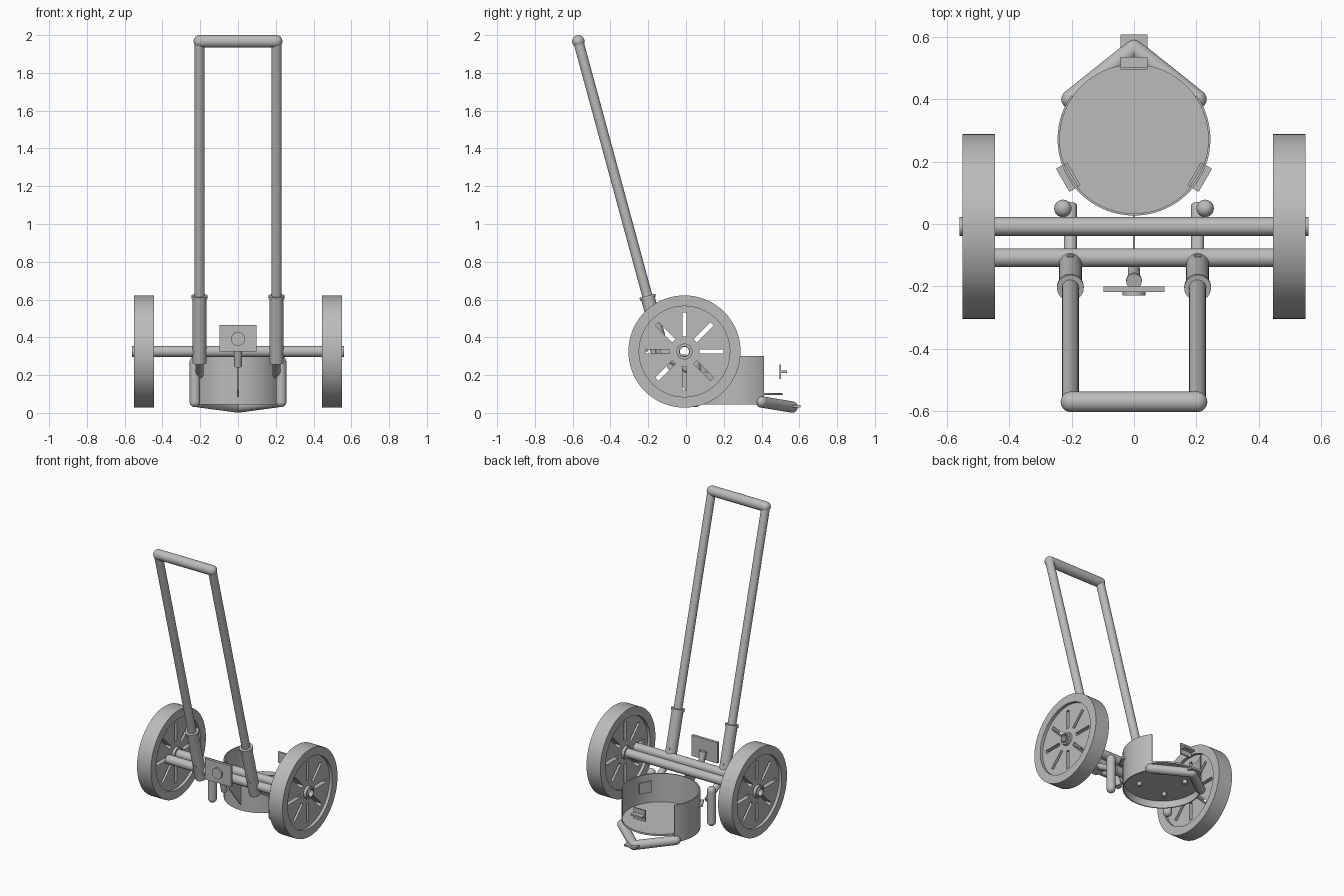
import bpy, bmesh, math
from mathutils import Vector, Matrix

cube = bpy.data.objects.get("Cube")
if cube:
    bpy.data.objects.remove(cube)

GREY = (0.5, 0.5, 0.5, 1)
steel = bpy.data.materials.new("grey steel")
steel.use_nodes = True
steel.diffuse_color = GREY
steel.node_tree.nodes["Principled BSDF"].inputs["Base Color"].default_value = GREY

SIDES = (("left", 1), ("right", -1))


def finish(name, bm, smooth=True):
    bmesh.ops.recalc_face_normals(bm, faces=bm.faces)
    mesh = bpy.data.meshes.new(name)
    bm.to_mesh(mesh)
    bm.free()
    mesh.materials.append(steel)
    obj = bpy.data.objects.new(name, mesh)
    bpy.context.collection.objects.link(obj)
    if smooth:
        bpy.ops.object.select_all(action="DESELECT")
        obj.select_set(True)
        bpy.context.view_layer.objects.active = obj
        bpy.ops.object.shade_smooth_by_angle(angle=math.radians(35))
    return obj


def add_rod(bm, a, b, r, n=32, ball_a=False, ball_b=False):
    """Solid rod between two points, with optional round ends."""
    a, b = Vector(a), Vector(b)
    turn = (b - a).to_track_quat("Z", "Y").to_matrix().to_4x4()
    bmesh.ops.create_cone(bm, cap_ends=True, segments=n, radius1=r, radius2=r,
                          depth=(b - a).length,
                          matrix=Matrix.Translation((a + b) / 2) @ turn)
    for point, wanted in ((a, ball_a), (b, ball_b)):
        if wanted:
            bmesh.ops.create_uvsphere(bm, u_segments=n, v_segments=16, radius=r,
                                      matrix=Matrix.Translation(point) @ turn)


def rod(name, a, b, r, **options):
    bm = bmesh.new()
    add_rod(bm, a, b, r, **options)
    return finish(name, bm)


def add_box(bm, centre, size, turn=Matrix()):
    bmesh.ops.create_cube(bm, size=1, matrix=turn @ Matrix.Translation(centre)
                          @ Matrix.Diagonal((*size, 1)))


def lathe_x(name, profile, y, z, n=64):
    """Ring made by turning a closed (x, radius) profile about the x direction."""
    bm = bmesh.new()
    rings = []
    for i in range(n):
        t = math.tau * i / n
        rings.append([bm.verts.new((x, y + r * math.cos(t), z + r * math.sin(t)))
                      for x, r in profile])
    for i in range(n):
        p, q = rings[i], rings[(i + 1) % n]
        for k in range(len(profile)):
            m = (k + 1) % len(profile)
            bm.faces.new((p[k], p[m], q[m], q[k]))
    return finish(name, bm)


# Wheels: rim, slotted web and hub in one turned section
AXLE_Y, AXLE_Z = -0.008, 0.325
for side, s in SIDES:
    section = [(.445, .03), (.445, .042), (.465, .042), (.465, .24), (.445, .24),
               (.445, .297), (.55, .297), (.55, .24), (.53, .24), (.53, .042),
               (.55, .042), (.55, .03)]
    wheel = lathe_x(side + "_wheel", [(s * x, r) for x, r in section], AXLE_Y, AXLE_Z, 96)
    bm = bmesh.new()
    for i in range(8):
        turn = Matrix.Translation((s * .5, AXLE_Y, AXLE_Z)) @ Matrix.Rotation(i * math.tau / 8, 4, "X")
        add_box(bm, (0, .143, 0), (.2, .127, .023), turn)
    cutter = finish("slot_cutter", bm, smooth=False)
    cutter.hide_render = True
    cut = wheel.modifiers.new("slots", "BOOLEAN")
    cut.operation, cut.object, cut.solver = "DIFFERENCE", cutter, "EXACT"
    bpy.context.view_layer.objects.active = wheel
    bpy.ops.object.modifier_move_to_index(modifier="slots", index=0)
    bpy.ops.object.modifier_apply(modifier="slots")
    bpy.data.objects.remove(cutter)

# Hollow axle and the parallel cross bar
lathe_x("axle", [(-.56, .024), (-.56, .03), (.56, .03), (.56, .024)], AXLE_Y, AXLE_Z, 32)
rod("cross_bar", (-.455, -.108, AXLE_Z), (.455, -.108, AXLE_Z), .03)


# Handle leans towards the front
def on_handle(x, z):
    return Vector((x, -.205 - .271 * (z - .62), z))


GRIP_Z = 1.967
rod("handle_grip", on_handle(-.202, GRIP_Z), on_handle(.202, GRIP_Z), .033,
    ball_a=True, ball_b=True)
across = Vector((0, .965, .262))
for side, s in SIDES:
    x = s * .204
    rod(side + "_handle_tube", on_handle(x, .34), on_handle(x, GRIP_Z), .027)
    rod(side + "_handle_sleeve", on_handle(x, .265), on_handle(x, .61), .037)
    rod(side + "_sleeve_collar", on_handle(x, .605), on_handle(x, .62), .043)
    pin = on_handle(x, .375)
    rod(side + "_sleeve_pin", pin - across * .04, pin + across * .04, .011, n=16)
    # Support legs and the braces that reach them from the sleeves
    rod(side + "_leg", (s * .228, .05, .058), (s * .228, .05, .27), .028,
        ball_a=True, ball_b=True)
    rod(side + "_brace", (x, -.11, .3), (x, .06, .2), .021)

# Basin: curved wall, open at the back, with a raised floor
CY, RADIUS = .272, .245
bm = bmesh.new()
STEPS = 60
columns = []
for i in range(STEPS + 1):
    t = math.radians(145 + 250 * i / STEPS)
    columns.append([bm.verts.new((r * math.cos(t), CY + r * math.sin(t), z))
                    for r, z in ((RADIUS, .045), (RADIUS, .3), (RADIUS - .007, .3), (RADIUS - .007, .045))])
for p, q in zip(columns, columns[1:]):
    for k in range(4):
        m = (k + 1) % 4
        bm.faces.new((p[k], p[m], q[m], q[k]))
bm.faces.new(columns[0])
bm.faces.new(columns[-1])
finish("basin_wall", bm)
rod("basin_floor", (0, CY, .094), (0, CY, .106), .24, n=72)
bm = bmesh.new()
for sx in (-1, 1):
    for sy in (-1, 1):
        add_rod(bm, (sx * .1, CY + sy * .1, .07), (sx * .1, CY + sy * .1, .098), .015, n=16)
finish("floor_studs", bm)

# Three clamp pads around the basin, each an upright plate with a flat tab
for i, label in enumerate(("back", "right", "left")):
    turn = Matrix.Translation((0, CY, 0)) @ Matrix.Rotation(i * math.tau / 3, 4, "Z")
    bm = bmesh.new()
    add_box(bm, (0, .227, .218), (.086, .009, .076), turn)
    add_box(bm, (0, .245, .218), (.086, .038, .012), turn)
    finish(label + "_clamp_pad", bm, smooth=False)

# V shaped bumper behind the basin with its end tab
apex = (0, .562, .031)
for side, s in SIDES:
    rod(side + "_bumper_tube", (s * .203, .4, .058), apex, .03, ball_a=True, ball_b=True)
bm = bmesh.new()
add_box(bm, (0, .578, .036), (.086, .058, .014))
finish("bumper_tab", bm, smooth=False)

# Front plate with round boss, carried on a leaning post
bm = bmesh.new()
add_box(bm, (0, -.209, .395), (.196, .018, .142))
finish("front_plate", bm, smooth=False)
rod("plate_boss", (0, -.21, .392), (0, -.23, .392), .037)
rod("plate_post", (0, -.148, .245), (0, -.182, .38), .02)
rod("post_cap", (0, -.18, .372), (0, -.184, .39), .025)
rod("post_stub", (0, -.18, .36), (0, -.205, .36), .015)

# Thin web between the cross bar and the basin
bm = bmesh.new()
outline = [(-.1, .3), (-.1, .24), (.03, .08), (.03, .26), (0, .31)]
base = bm.faces.new([bm.verts.new((-.003, y, z)) for y, z in outline])
grown = bmesh.ops.extrude_face_region(bm, geom=[base])["geom"]
bmesh.ops.translate(bm, vec=(.006, 0, 0), verts=[v for v in grown if isinstance(v, bmesh.types.BMVert)])
finish("web_plate", bm, smooth=False)
